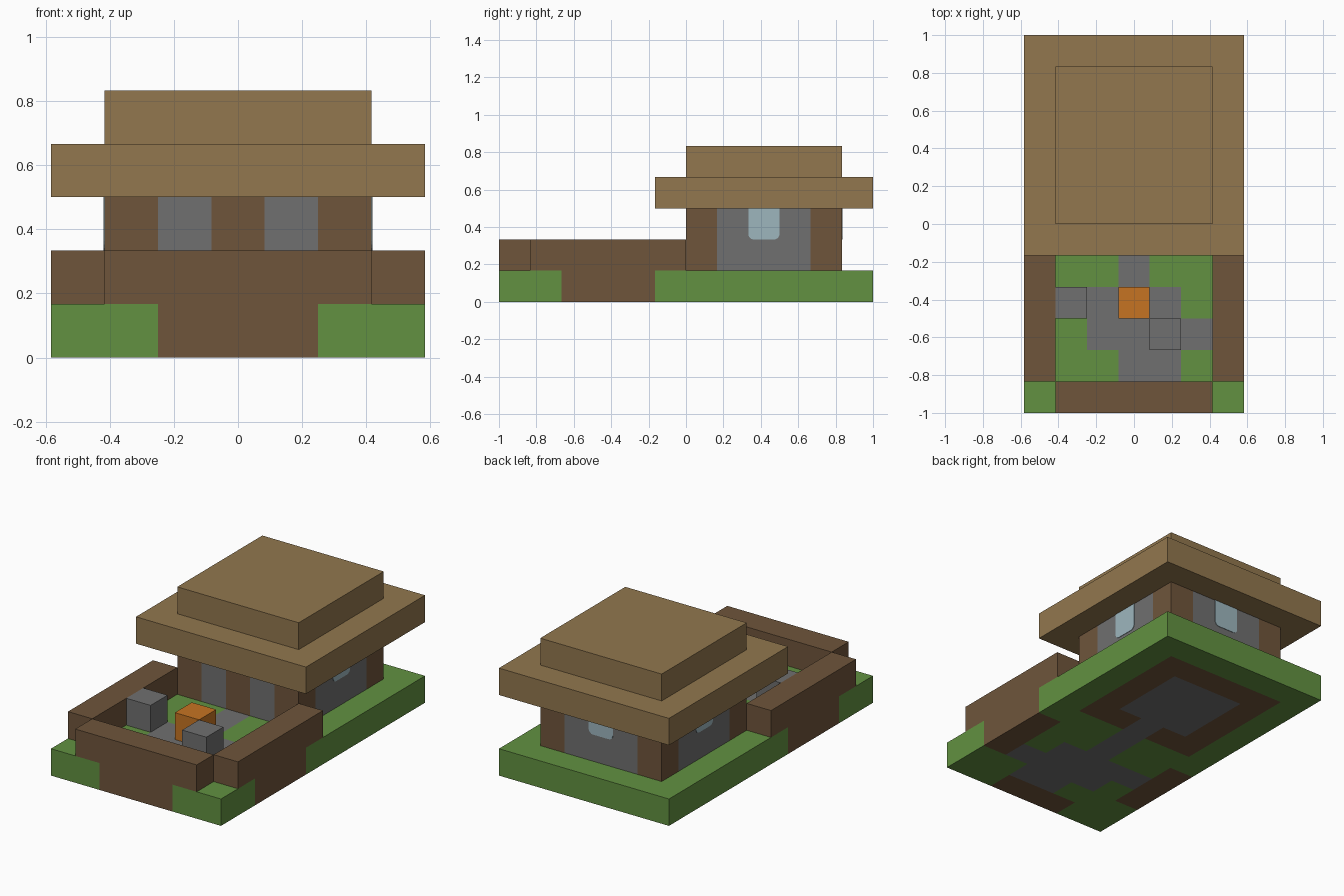
import bpy, bmesh
from math import pi
from mathutils import Matrix, Vector

if "Cube" in bpy.data.objects:
    bpy.data.objects.remove(bpy.data.objects["Cube"])

U = 1 / 6           # size of one block
NX, NY = 7, 12      # blocks across and deep


def material(name, rgb):
    lin = [((c / 255 + 0.055) / 1.055) ** 2.4 for c in rgb] + [1]
    m = bpy.data.materials.new(name)
    m.use_nodes = True
    m.diffuse_color = lin
    m.node_tree.nodes["Principled BSDF"].inputs["Base Color"].default_value = lin
    return m


grass = material("grass", (98, 145, 65))
wood = material("dark wood", (111, 85, 59))
stone = material("stone", (112, 112, 112))
thatch = material("thatch", (146, 119, 78))
glass = material("pale glass", (157, 182, 190))
ember = material("orange", (198, 116, 34))


def finish(name, bm, *mats):
    mesh = bpy.data.meshes.new(name)
    bmesh.ops.recalc_face_normals(bm, faces=bm.faces)
    bm.to_mesh(mesh)
    bm.free()
    for m in mats:
        mesh.materials.append(m)
    ob = bpy.data.objects.new(name, mesh)
    bpy.context.collection.objects.link(ob)
    return ob


def block(name, mat, x, y, z, w=1, d=1, h=1):
    """Box whose low corner is block (x, y, z), sized in blocks."""
    bm = bmesh.new()
    bmesh.ops.create_cube(bm, size=1)
    centre = Vector((x + w / 2 - NX / 2, y + d / 2 - NY / 2, z + h / 2)) * U
    bmesh.ops.transform(bm, verts=bm.verts, matrix=Matrix.Translation(centre)
                        @ Matrix.Diagonal((w * U, d * U, h * U, 1)))
    return finish(name, bm, mat)


# Ground: one slab, coloured block by block from back row to front row
PLAN = """
GGGGGGG
GWWWWWG
GWSSSWG
GWSSSWG
GWSSSWG
GWWSWWG
GGGSGGG
WGGSGGW
WSSSSGW
WGSSSSW
GGGSSGG
GGWWWGG
""".split()[::-1]

bm = bmesh.new()
bmesh.ops.create_grid(bm, x_segments=NX, y_segments=NY, size=0.5)
bmesh.ops.scale(bm, verts=bm.verts, vec=(NX * U, NY * U, 1))
ext = bmesh.ops.extrude_face_region(bm, geom=bm.faces[:], use_keep_orig=True)
top = [v for v in ext["geom"] if isinstance(v, bmesh.types.BMVert)]
bmesh.ops.translate(bm, verts=top, vec=(0, 0, U))
for f in bm.faces:
    c = f.calc_center_median()
    col = min(NX - 1, max(0, int(c.x / U + NX / 2)))
    row = min(NY - 1, max(0, int(c.y / U + NY / 2)))
    f.material_index = "GWS".index(PLAN[row][col])
finish("ground", bm, grass, wood, stone)

# Courtyard walls
block("courtyard_front_wall", wood, 1, 0, 1, w=5)
for side, x in (("right", 0), ("left", 6)):
    block(f"courtyard_{side}_wall", wood, x, 1, 1, d=5)

# Courtyard fire and seats
block("fire_block", ember, 3, 3, 1)
block("right_stone_seat", stone, 1, 3, 1)
block("left_stone_seat", stone, 4, 2, 1)

# House posts, door and stone infill
for side, x in (("right", 1), ("left", 5)):
    block(f"front_{side}_post", wood, x, 6, 1, h=2)
    block(f"back_{side}_post", wood, x, 10, 1, h=2)
    block(f"house_{side}_wall", stone, x, 7, 1, d=3, h=2)
block("house_back_wall", stone, 2, 10, 1, w=3, h=2)
block("front_right_panel", stone, 2, 6, 1, h=2)
block("front_left_panel", stone, 4, 6, 1, h=2)
block("door", wood, 3, 6, 1, h=2)


# Windows: thin panes with the two lower corners rounded
def window(name, centre, turn):
    bm = bmesh.new()
    bmesh.ops.create_cube(bm, size=1)
    bmesh.ops.scale(bm, verts=bm.verts, vec=(U, 0.006, U))
    lower = [e for e in bm.edges if all(v.co.z < 0 for v in e.verts)
             and abs(e.verts[0].co.y - e.verts[1].co.y) > 0.001]
    bmesh.ops.bevel(bm, geom=lower, offset=0.03, segments=4, profile=0.5,
                    affect='EDGES')
    bmesh.ops.transform(bm, verts=bm.verts, matrix=Matrix.Translation(
        Vector(centre) * U) @ Matrix.Rotation(turn, 4, 'Z'))
    finish(name, bm, glass)


window("right_window", (-2.5, 2.5, 2.5), pi / 2)
window("left_window", (2.5, 2.5, 2.5), pi / 2)
window("back_window", (0, 5, 2.5), 0)

# Stepped roof
block("lower_roof", thatch, 0, 5, 3, w=7, d=7)
block("upper_roof", thatch, 1, 6, 4, w=5, d=5)
